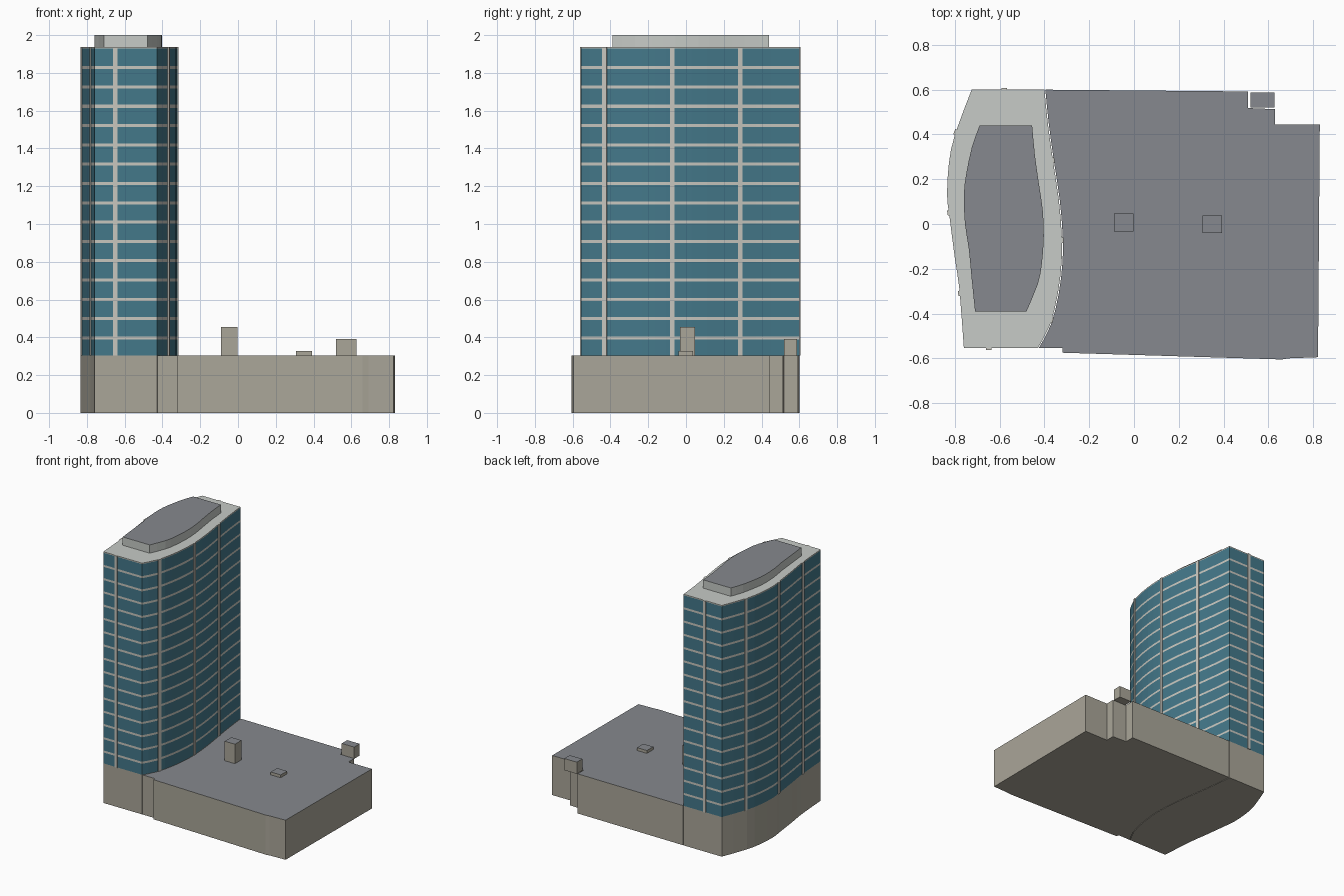
import bpy, bmesh, math
from mathutils import Matrix

if "Cube" in bpy.data.objects:
    bpy.data.objects.remove(bpy.data.objects["Cube"])


def material(name, rgb):
    """Flat colour given as 0-255 sRGB, stored linear."""
    lin = [(c / 255 / 12.92) if c < 10 else ((c / 255 + 0.055) / 1.055) ** 2.4 for c in rgb]
    m = bpy.data.materials.new(name)
    m.diffuse_color = (*lin, 1)
    m.use_nodes = True
    m.node_tree.nodes["Principled BSDF"].inputs["Base Color"].default_value = m.diffuse_color
    return m


STONE = material("podium stone", (170, 166, 153))
ROOF = material("slate roof", (134, 137, 142))
GLASS = material("teal glass", (68, 120, 138))
TRIM = material("pale trim", (200, 199, 191))
PALE = material("pale roof", (199, 203, 199))


def finish(name, bm, mats):
    bmesh.ops.recalc_face_normals(bm, faces=bm.faces)
    me = bpy.data.meshes.new(name)
    bm.to_mesh(me)
    bm.free()
    for m in mats:
        me.materials.append(m)
    ob = bpy.data.objects.new(name, me)
    bpy.context.collection.objects.link(ob)
    return ob


def prism(name, outline, levels, side_mats, top, bottom=None):
    """Extrude an outline through height levels, one side colour per storey strip."""
    mats = list(dict.fromkeys([*side_mats, top, bottom or side_mats[0]]))
    bm = bmesh.new()
    rings = [[bm.verts.new((x, y, z)) for x, y in outline] for z in levels]
    n = len(outline)
    for k, mat in enumerate(side_mats):
        for i in range(n):
            j = (i + 1) % n
            f = bm.faces.new((rings[k][i], rings[k][j], rings[k + 1][j], rings[k + 1][i]))
            f.material_index = mats.index(mat)
    bm.faces.new(rings[-1]).material_index = mats.index(top)
    bm.faces.new(rings[0][::-1]).material_index = mats.index(bottom or side_mats[0])
    return finish(name, bm, mats)


def smooth(pts, sub=2):
    """Catmull-Rom through the points, sub segments per span."""
    p = [pts[0], *pts, pts[-1]]
    out = []
    for i in range(1, len(p) - 2):
        for s in range(sub):
            t = s / sub
            out.append(tuple(0.5 * (2 * b + (c - a) * t + (2 * a - 5 * b + 4 * c - d) * t * t
                                    + (3 * b - a - 3 * c + d) * t ** 3)
                             for a, b, c, d in zip(p[i - 1], p[i], p[i + 1], p[i + 2])))
    return out + [pts[-1]]


def rect(x0, x1, y0, y1):
    return [(x0, y0), (x1, y0), (x1, y1), (x0, y1)]


# Curved long sides of the tower
right = smooth([(-.43, -.555), (-.375, -.45), (-.34, -.31), (-.323, -.165), (-.323, -.045),
                (-.336, .11), (-.363, .29), (-.385, .45), (-.40, .60)])
left = smooth([(-.725, .60), (-.80, .40), (-.827, .27), (-.835, .13), (-.825, .04),
               (-.80, -.155), (-.78, -.29), (-.76, -.555)])
tower = right + left

BASE, TOP = .305, 1.936

# Tower base, and glazed tower with a pale strip at every floor
prism("tower_base", tower, [0, BASE], [STONE], STONE)
levels, sides = [BASE], []
for i in range(15):
    z = .397 + i * .1022
    levels += [z - .008, z + .008]
    sides += [GLASS, TRIM]
prism("tower", tower, levels + [TOP - .008, TOP], sides + [GLASS, TRIM], PALE, STONE)

# Set-back crown on the tower roof
crown_right = smooth([(-.48, -.39), (-.43, -.27), (-.412, -.18), (-.403, -.055), (-.408, .065),
                      (-.425, .18), (-.443, .31), (-.455, .44)])
crown_left = smooth([(-.69, .44), (-.725, .34), (-.75, .22), (-.76, .13), (-.755, 0),
                     (-.738, -.11), (-.725, -.245), (-.71, -.39)])
prism("roof_crown", crown_right + crown_left, [TOP, 2.0], [PALE], ROOF)


# Vertical fins
def fin(name, x, y, angle):
    bm = bmesh.new()
    mat = (Matrix.Translation((x, y, (BASE + TOP) / 2)) @ Matrix.Rotation(angle, 4, 'Z')
           @ Matrix.Diagonal((.024, .014, TOP - BASE, 1)))
    bmesh.ops.create_cube(bm, size=1, matrix=mat)
    finish(name, bm, [TRIM])


def curve_fin(name, curve, y):
    for (x0, y0), (x1, y1) in zip(curve, curve[1:]):
        if min(y0, y1) <= y <= max(y0, y1):
            x = x0 + (x1 - x0) * (y - y0) / (y1 - y0)
            fin(name, x, y, math.atan2(y1 - y0, x1 - x0))
            return


for i, y in enumerate((-.43, -.073, .286)):
    curve_fin(f"right_fin_{i + 1}", right, y)
for i, y in enumerate((.41, .05, -.31)):
    curve_fin(f"left_fin_{i + 1}", left, y)
fin("front_fin", -.649, -.555, 0)
fin("back_fin", -.58, .60, 0)

# Podium, following the tower curve on its left with a hairline gap
podium = [(x + .004, y) for x, y in reversed(right)] + [
    (-.32, -.555), (-.32, -.575), (.66, -.605), (.69, -.60), (.822, -.595), (.83, .445),
    (.63, .445), (.63, .513), (.51, .518), (.51, .592)]
prism("podium", podium, [0, BASE], [STONE], ROOF, STONE)

# Rooftop plant boxes
prism("tall_roof_box", rect(-.09, -.003, -.033, .047), [BASE, .455], [STONE], ROOF)
prism("low_roof_box", rect(.307, .392, -.04, .038), [BASE, .327], [STONE], ROOF)
prism("corner_box", rect(.52, .627, .52, .587), [.30, .39], [STONE], ROOF)
